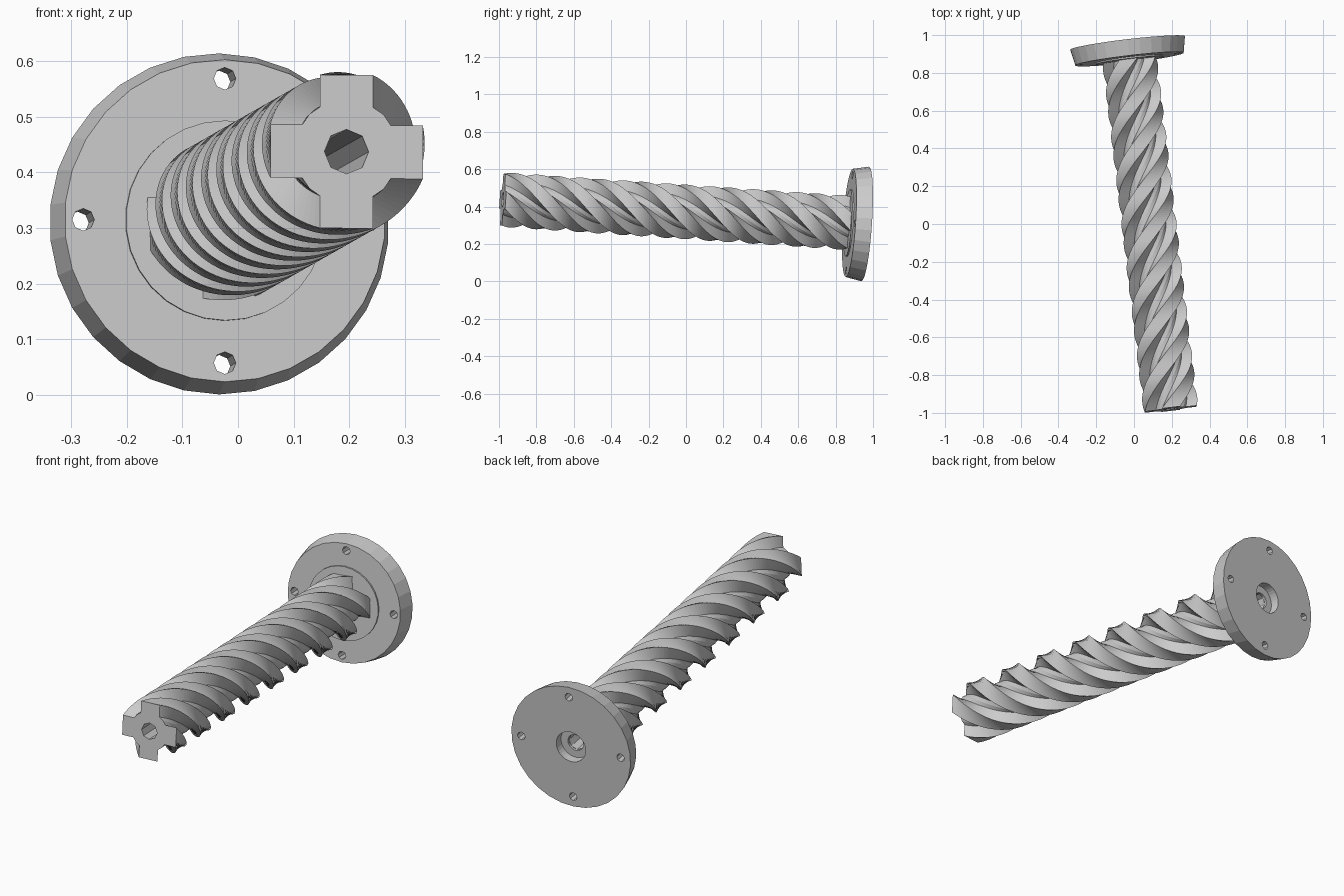
import bpy, bmesh
from math import pi, cos, sin, radians
from mathutils import Vector, Matrix

cube = bpy.data.objects.get("Cube")
if cube:
    bpy.data.objects.remove(cube, do_unlink=True)

LENGTH = 1.956       # front end to flange back
THICK = 0.086        # flange thickness
BORE = 0.04
SHAFT = LENGTH - THICK

# Screw frame: local z runs along the tilted axis, from the front end backwards
axis = Vector((-0.118, 1, -0.067)).normalized()
side = (Vector((1, 0, 0)) - axis * axis.x).normalized()
frame = Matrix((side, axis.cross(side), axis)).transposed().to_4x4()
frame.translation = (0.195, -0.98, 0.437)

steel = bpy.data.materials.new("grey steel")
steel.use_nodes = True
grey = (0.6, 0.6, 0.6, 1)
steel.diffuse_color = grey
steel.node_tree.nodes["Principled BSDF"].inputs["Base Color"].default_value = grey


def rings_to_object(name, rings, closed=False):
    """Skin a list of point rings; cap both ends, or close the loop."""
    bm = bmesh.new()
    loops = [[bm.verts.new(p) for p in ring] for ring in rings]
    pairs = list(zip(loops, loops[1:]))
    if closed:
        pairs.append((loops[-1], loops[0]))
    else:
        bm.faces.new(loops[0][::-1])
        bm.faces.new(loops[-1])
    for a, b in pairs:
        for i in range(len(a)):
            j = (i + 1) % len(a)
            bm.faces.new((a[i], a[j], b[j], b[i]))
    bmesh.ops.recalc_face_normals(bm, faces=bm.faces)
    mesh = bpy.data.meshes.new(name)
    bm.to_mesh(mesh)
    bm.free()
    mesh.materials.append(steel)
    ob = bpy.data.objects.new(name, mesh)
    bpy.context.collection.objects.link(ob)
    ob.matrix_world = frame
    return ob


def circle(r, z, n, x=0, y=0):
    return [(x + r * cos(2 * pi * i / n), y + r * sin(2 * pi * i / n), z) for i in range(n)]


def cut(target, cutter):
    cutter.hide_render = True
    cutter.hide_viewport = True
    mod = target.modifiers.new(cutter.name, 'BOOLEAN')
    mod.operation = 'DIFFERENCE'
    mod.solver = 'EXACT'
    mod.object = cutter


# Four-toothed cross section, swept along the axis with two full turns
quarter = [Vector(p) for p in ((0.138, -0.048, 0), (0.138, 0.048, 0),
                               (0.08, 0.048, 0), (0.067, 0.067, 0), (0.048, 0.08, 0))]
section = [Matrix.Rotation(radians(90 * q), 3, 'Z') @ p for q in range(4) for p in quarter]
STEPS = 176
rings = []
for s in range(STEPS + 1):
    turn = Matrix.Rotation(4 * pi * s / STEPS, 3, 'Z')
    rings.append([turn @ p + Vector((0, 0, SHAFT * s / STEPS)) for p in section])
rings.append([p + Vector((0, 0, 0.03)) for p in rings[-1]])   # root inside the flange
shaft = rings_to_object("twisted_shaft", rings)
cut(shaft, rings_to_object("bore_cutter", [circle(BORE, z, 8) for z in (-0.1, LENGTH + 0.1)]))

# Flange: turned profile with raised boss, tapered rim and counterbore at the back
floor = LENGTH - 0.045
profile = [(BORE, SHAFT - 0.008), (0.18, SHAFT - 0.008), (0.18, SHAFT), (0.29, SHAFT),
           (0.307, LENGTH), (0.076, LENGTH), (0.076, floor), (BORE, floor)]
quarter_turn = Matrix.Rotation(pi / 2, 3, 'Z')
flange = rings_to_object(
    "flange", [[quarter_turn @ Vector(p) for p in circle(r, z, 30)] for r, z in profile], closed=True)

# Bolt holes
for k in range(4):
    x, y = 0.256 * cos(k * pi / 2), 0.256 * sin(k * pi / 2)
    cut(flange, rings_to_object(f"bolt_hole_cutter_{k + 1}",
                                [circle(0.02, z, 8, x, y) for z in (SHAFT - 0.1, LENGTH + 0.1)]))
